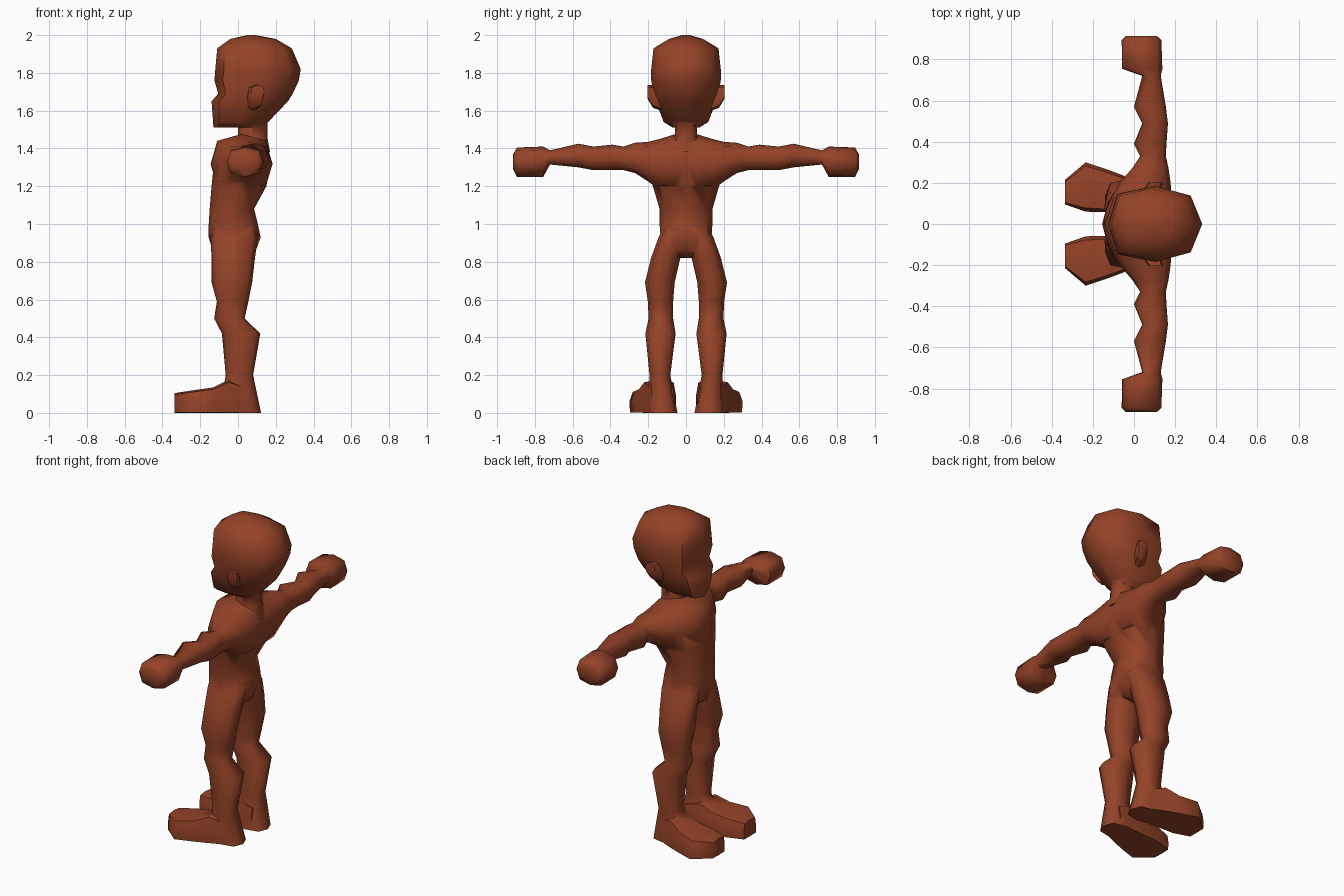
import bpy, bmesh, math

brown = bpy.data.materials.new("red_brown")
brown.diffuse_color = (0.30, 0.056, 0.021, 1)


def loft(name, axis, rings, k_low=0.78, k_high=0.78, sy=1):
    """Eight-sided loft. Ring = (t, a0, a1, b0, b1).
    axis z: t=z a=x b=y | axis y: t=y a=z b=x | axis x: t=x a=z b=y.
    k_low / k_high: how square the low-a and high-a corners are."""
    place = {'z': lambda t, a, b: (a, b * sy, t),
             'y': lambda t, a, b: (b, t * sy, a),
             'x': lambda t, a, b: (t, b * sy, a)}[axis]
    shape = [(1, 0), (k_high, k_high), (0, 1), (-k_low, k_low),
             (-1, 0), (-k_low, -k_low), (0, -1), (k_high, -k_high)]
    bm = bmesh.new()
    loops = []
    for t, a0, a1, b0, b1 in rings:
        ca, ra, cb, rb = (a0 + a1) / 2, (a1 - a0) / 2, (b0 + b1) / 2, (b1 - b0) / 2
        loops.append([bm.verts.new(place(t, ca + u * ra, cb + v * rb)) for u, v in shape])
    for lo, hi in zip(loops, loops[1:]):
        for i in range(8):
            j = (i + 1) % 8
            bm.faces.new((lo[i], lo[j], hi[j], hi[i]))
    bm.faces.new(loops[0])
    bm.faces.new(loops[-1])
    bmesh.ops.recalc_face_normals(bm, faces=bm.faces)
    mesh = bpy.data.meshes.new(name)
    bm.to_mesh(mesh)
    bm.free()
    ob = bpy.data.objects.new(name, mesh)
    bpy.context.collection.objects.link(ob)
    mesh.materials.append(brown)
    return ob


def select(ob):
    bpy.ops.object.select_all(action='DESELECT')
    ob.select_set(True)
    bpy.context.view_layer.objects.active = ob


def smooth(ob, angle=60):
    select(ob)
    bpy.ops.object.shade_smooth_by_angle(angle=math.radians(angle))


def sym(rows):
    """Rows (z, x0, x1, half width) to symmetric rings."""
    return [(z, a, b, -w, w) for z, a, b, w in rows]


# Torso from crotch to chest
body = loft("body", 'z', sym([
    (0.82, -0.08, 0.05, 0.03), (0.86, -0.135, 0.095, 0.09),
    (0.93, -0.155, 0.12, 0.135), (1.00, -0.155, 0.105, 0.14),
    (1.08, -0.15, 0.085, 0.14), (1.20, -0.14, 0.15, 0.175),
    (1.30, -0.13, 0.17, 0.20), (1.40, -0.08, 0.15, 0.15)]))

# Chest, shoulders, arms and hands in one span
half = [(0.0, 1.16, 1.475, -0.145, 0.175), (0.06, 1.17, 1.475, -0.14, 0.182),
        (0.14, 1.18, 1.45, -0.105, 0.182), (0.20, 1.225, 1.435, -0.07, 0.178),
        (0.27, 1.27, 1.43, -0.01, 0.168), (0.33, 1.285, 1.41, 0.03, 0.155),
        (0.39, 1.285, 1.42, 0.0, 0.158), (0.49, 1.285, 1.41, 0.04, 0.165),
        (0.57, 1.30, 1.425, 0.0, 0.155), (0.72, 1.315, 1.39, 0.04, 0.13),
        (0.755, 1.25, 1.41, -0.058, 0.138), (0.895, 1.25, 1.405, -0.06, 0.133),
        (0.915, 1.29, 1.37, -0.04, 0.11)]
arms = loft("arms", 'y', [(-r[0],) + r[1:] for r in reversed(half[1:])] + half)

# Neck
neck = loft("neck", 'z', sym([(1.38, -0.01, 0.17, 0.08), (1.46, 0.0, 0.155, 0.06),
                              (1.56, 0.0, 0.155, 0.055)]))

# Head
head = loft("head", 'z', sym([
    (1.51, -0.13, 0.13, 0.07), (1.54, -0.132, 0.16, 0.118),
    (1.65, -0.14, 0.265, 0.16), (1.69, -0.105, 0.29, 0.172),
    (1.76, -0.125, 0.322, 0.184), (1.82, -0.12, 0.332, 0.184),
    (1.93, -0.11, 0.285, 0.172), (1.98, -0.04, 0.20, 0.09),
    (2.00, 0.05, 0.09, 0.02)]), k_low=0.8, k_high=0.75)

parts = [arms, neck, head]
for side, s in (("left", -1), ("right", 1)):
    # Leg down to the heel
    parts.append(loft(side + "_leg", 'z', [
        (0.0, -0.10, 0.122, 0.045, 0.20), (0.20, -0.065, 0.08, 0.083, 0.193),
        (0.42, -0.085, 0.118, 0.055, 0.215), (0.50, -0.126, 0.035, 0.068, 0.198),
        (0.59, -0.112, 0.055, 0.068, 0.202), (0.69, -0.14, 0.075, 0.06, 0.217),
        (0.82, -0.14, 0.09, 0.03, 0.185), (0.93, -0.145, 0.105, 0.01, 0.145),
        (1.00, -0.11, 0.07, 0.03, 0.11)], sy=s))
    # Foot widening toward the toe
    parts.append(loft(side + "_foot", 'x', [
        (0.05, 0.0, 0.14, 0.06, 0.19), (-0.05, 0.0, 0.175, 0.052, 0.235),
        (-0.13, 0.0, 0.135, 0.057, 0.265), (-0.235, 0.0, 0.12, 0.06, 0.30),
        (-0.335, 0.0, 0.105, 0.095, 0.215)], k_low=0.97, k_high=0.85, sy=s))
    # Pointed ear leaning outward
    ear = loft(side + "_ear", 'y', [
        (0.13, 1.60, 1.70, 0.045, 0.11), (0.175, 1.615, 1.735, 0.05, 0.135),
        (0.205, 1.665, 1.735, 0.07, 0.14)], sy=s)
    smooth(ear, 40)

# Weld the parts into one skin
for part in parts:
    mod = body.modifiers.new("weld", 'BOOLEAN')
    mod.operation, mod.solver, mod.object = 'UNION', 'EXACT', part
    select(body)
    bpy.ops.object.modifier_apply(modifier=mod.name)
    bpy.data.objects.remove(part)
smooth(body)
